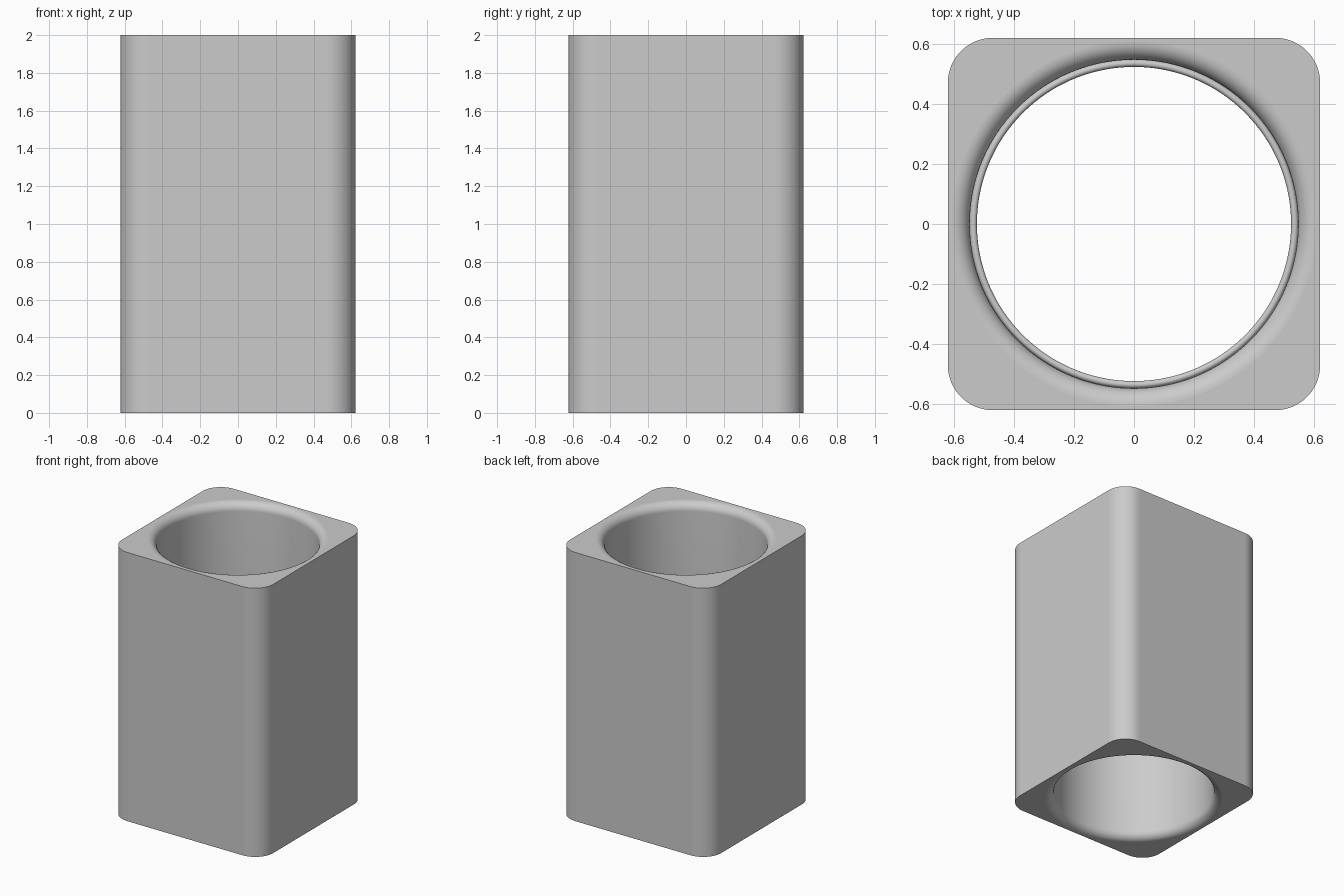
import bpy, bmesh, math
from math import sin, cos, pi

cube = bpy.data.objects.get("Cube")
if cube:
    bpy.data.objects.remove(cube, do_unlink=True)

HALF, HEIGHT, CORNER = 0.622, 2.0, 0.15
BORE, FILLET = 0.549, 0.06
SEGS, STEPS = 128, 10

grey = bpy.data.materials.new("plain_grey")
grey.use_nodes = True
colour = (0.6, 0.6, 0.6, 1)
grey.diffuse_color = colour
grey.node_tree.nodes["Principled BSDF"].inputs["Base Color"].default_value = colour


def rounded_square(z):
    """Outline points of the block, counter-clockwise."""
    c, points = HALF - CORNER, []
    for q in range(4):
        mid = pi / 4 + q * pi / 2
        cx, cy = math.copysign(c, cos(mid)), math.copysign(c, sin(mid))
        for i in range(17):
            a = q * pi / 2 + i / 16 * pi / 2
            points.append((cx + CORNER * cos(a), cy + CORNER * sin(a), z))
    return points


def circle(r, z):
    return [(r * cos(2 * pi * i / SEGS), r * sin(2 * pi * i / SEGS), z)
            for i in range(SEGS)]


def skin(bm, loops):
    """Join successive vertex loops of equal length with quads."""
    for lo, hi in zip(loops, loops[1:]):
        for i in range(len(lo)):
            j = (i + 1) % len(lo)
            bm.faces.new((lo[i], lo[j], hi[j], hi[i]))


def make_object(name, bm):
    bmesh.ops.recalc_face_normals(bm, faces=bm.faces)
    mesh = bpy.data.meshes.new(name)
    bm.to_mesh(mesh)
    bm.free()
    mesh.materials.append(grey)
    obj = bpy.data.objects.new(name, mesh)
    bpy.context.collection.objects.link(obj)
    return obj


# Square block with rounded upright corners and a filleted through bore
bm = bmesh.new()
add_loop = lambda pts: [bm.verts.new(p) for p in pts]
outer = [add_loop(rounded_square(z)) for z in (0, HEIGHT)]

arc = [(BORE + FILLET * (1 - sin(t)), FILLET * (1 - cos(t)))
       for t in (i / STEPS * pi / 2 for i in range(STEPS + 1))]
profile = arc + [(r, HEIGHT - z) for r, z in reversed(arc)]
bore = [add_loop(circle(r, z)) for r, z in profile]
skin(bm, outer)
skin(bm, bore)

# End faces between the outline and the bore mouth
for rim, mouth in ((outer[0], bore[0]), (outer[1], bore[-1])):
    edges = [bm.edges.get((lp[i - 1], lp[i]))
             for lp in (rim, mouth) for i in range(len(lp))]
    bmesh.ops.triangle_fill(bm, edges=edges, use_beauty=True)

# Flat sides and ends stay flat, curved faces are smooth
bm.normal_update()
for f in bm.faces:
    f.smooth = max(abs(n) for n in f.normal) < 0.99999
make_object("bored_block", bm)

# Thin round ring seated halfway down the bore
MINOR = 0.012
bm = bmesh.new()
loops = [add_loop(circle(BORE - MINOR + MINOR * cos(t), HEIGHT / 2 + MINOR * sin(t)))
         for t in (2 * pi * i / 16 for i in range(16))]
skin(bm, loops + loops[:1])
for f in bm.faces:
    f.smooth = True
make_object("inner_ring", bm)
